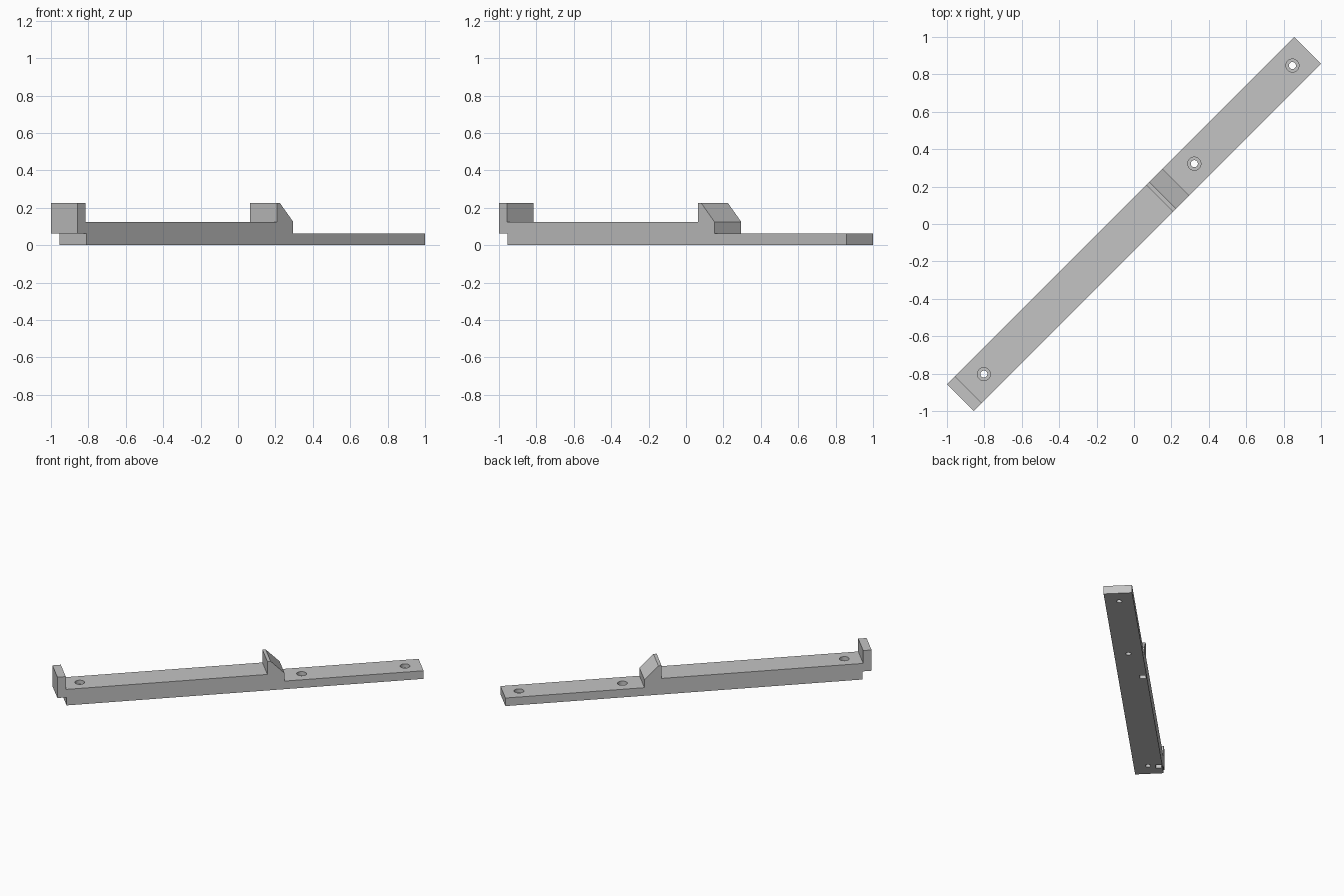
import bpy, bmesh, math
from mathutils import Matrix

if "Cube" in bpy.data.objects:
    bpy.data.objects.remove(bpy.data.objects["Cube"], do_unlink=True)

HALF_WIDTH = 0.101
DIAGONAL = Matrix.Rotation(math.radians(45), 4, "Z")

grey = bpy.data.materials.new("plain grey")
grey.use_nodes = True
grey.diffuse_color = (0.55, 0.55, 0.55, 1)
grey.node_tree.nodes["Principled BSDF"].inputs["Base Color"].default_value = grey.diffuse_color


def finish(name, bm):
    """Turn a bmesh into an object laid along the diagonal."""
    bmesh.ops.recalc_face_normals(bm, faces=bm.faces)
    bm.transform(DIAGONAL)
    mesh = bpy.data.meshes.new(name)
    bm.to_mesh(mesh)
    bm.free()
    mesh.materials.append(grey)
    obj = bpy.data.objects.new(name, mesh)
    bpy.context.collection.objects.link(obj)
    return obj


def cylinder(name, along, radius, low, high):
    bm = bmesh.new()
    bmesh.ops.create_cone(bm, cap_ends=True, segments=32, radius1=radius, radius2=radius,
                          depth=high - low,
                          matrix=Matrix.Translation((along, 0, (low + high) / 2)))
    return finish(name, bm)


def box(name, along, across, size, low, high):
    bm = bmesh.new()
    bmesh.ops.create_cube(bm, size=1, matrix=Matrix.Translation((along, across, (low + high) / 2))
                          @ Matrix.Diagonal((size, size, high - low, 1)))
    return finish(name, bm)


def cut(target, cutter):
    cutter.hide_render = True
    mod = target.modifiers.new("cut", "BOOLEAN")
    mod.operation = "DIFFERENCE"
    mod.solver = "EXACT"
    mod.object = cutter
    bpy.context.view_layer.objects.active = target
    bpy.ops.object.modifier_apply(modifier=mod.name)
    bpy.data.objects.remove(cutter, do_unlink=True)


# Side profile: end lip, thick bed, sloped stop and thin tail
profile = [(-1.247, 0), (1.313, 0), (1.313, 0.063), (0.316, 0.063), (0.316, 0.125),
           (0.216, 0.225), (0.193, 0.225), (0.193, 0.125), (-1.253, 0.125),
           (-1.253, 0.225), (-1.313, 0.225), (-1.313, 0.063), (-1.247, 0.063)]
bm = bmesh.new()
side = bm.faces.new([bm.verts.new((u, -HALF_WIDTH, z)) for u, z in profile])
sweep = bmesh.ops.extrude_face_region(bm, geom=[side])
for item in sweep["geom"]:
    if isinstance(item, bmesh.types.BMVert):
        item.co.y = HALF_WIDTH
bar = finish("mounting_bar", bm)

# Counterbored screw holes
for along, top in ((-1.135, 0.125), (0.456, 0.063), (1.198, 0.063)):
    cut(bar, cylinder("screw_hole", along, 0.019, -0.1, 0.4))
    cut(bar, cylinder("screw_head_recess", along, 0.035, top - 0.03, 0.4))

# Small blind pockets in the underside, near one edge
for along in (-1.15, 0.118):
    cut(bar, box("underside_pocket", along, 0.073, 0.042, -0.1, 0.04))

# Smooth hole walls, crisp edges elsewhere
bpy.ops.object.select_all(action="DESELECT")
bar.select_set(True)
bpy.context.view_layer.objects.active = bar
bpy.ops.object.shade_smooth_by_angle(angle=math.radians(30))
